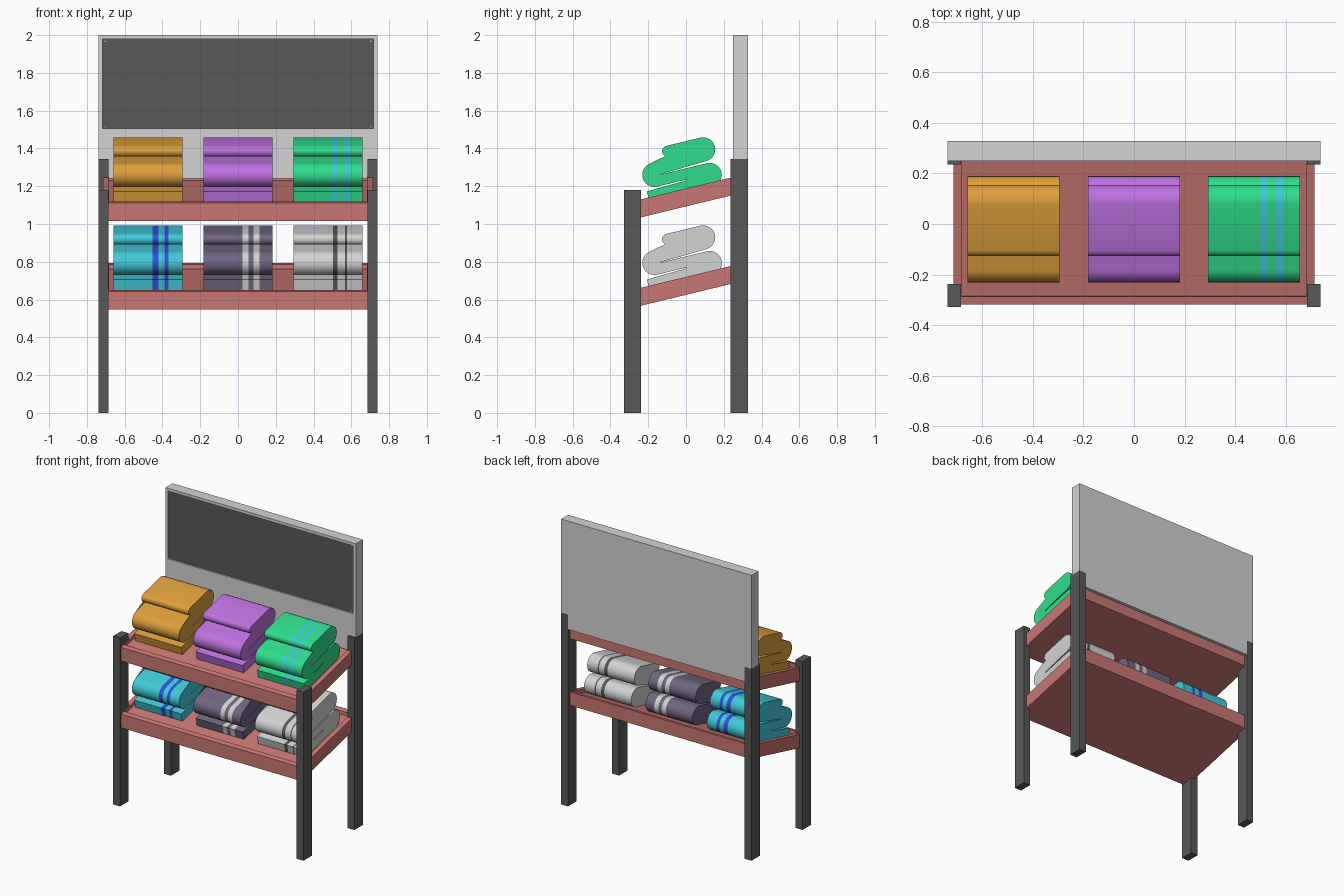
import bpy, bmesh, math

if "Cube" in bpy.data.objects:
    bpy.data.objects.remove(bpy.data.objects["Cube"])

def lin(c):
    c /= 255
    return c / 12.92 if c <= 0.04045 else ((c + 0.055) / 1.055) ** 2.4

def mat(name, r, g, b):
    m = bpy.data.materials.new(name)
    m.diffuse_color = (lin(r), lin(g), lin(b), 1)
    m.use_nodes = True
    m.node_tree.nodes["Principled BSDF"].inputs["Base Color"].default_value = m.diffuse_color
    return m

DARK = mat("charcoal", 88, 88, 88)
WOOD = mat("red_wood", 201, 119, 114)
LIGHT = mat("light_grey", 211, 211, 211)
ORANGE = mat("orange", 222, 160, 60)
PURPLE = mat("purple", 190, 114, 224)
GREEN = mat("green", 48, 222, 140)
TEAL = mat("teal", 66, 202, 218)
BLUE = mat("blue", 45, 82, 218)
SLATE = mat("slate", 112, 102, 128)

def finish(name, bm, mats):
    bmesh.ops.recalc_face_normals(bm, faces=bm.faces[:])
    me = bpy.data.meshes.new(name)
    bm.to_mesh(me)
    bm.free()
    for m in mats:
        me.materials.append(m)
    ob = bpy.data.objects.new(name, me)
    bpy.context.collection.objects.link(ob)
    return ob

def cube(x0, x1, y0, y1, z0, z1):
    bm = bmesh.new()
    bmesh.ops.create_cube(bm, size=1)
    for v in bm.verts:
        v.co = ((x0 + x1) / 2 + v.co.x * (x1 - x0),
                (y0 + y1) / 2 + v.co.y * (y1 - y0),
                (z0 + z1) / 2 + v.co.z * (z1 - z0))
    return bm

def box(name, dims, m):
    return finish(name, cube(*dims), [m])

SLOPE = 0.242
ANG = math.atan(SLOPE)

# posts
for side, sx in (("left", -1), ("right", 1)):
    xs = sorted((sx * 0.685, sx * 0.738))
    box(f"front_post_{side}", (*xs, -0.328, -0.237, 0, 1.18), DARK)
    box(f"back_post_{side}", (*xs, 0.235, 0.328, 0, 1.345), DARK)

# sign board: wide upper part with a recessed dark panel, narrower part between the posts
bm = cube(-0.738, 0.738, 0.25, 0.328, 1.345, 2.0)
front = min(bm.faces, key=lambda f: f.calc_center_median().y)
bmesh.ops.inset_region(bm, faces=[front], thickness=0.028)
for v in front.verts:
    if v.co.z < 1.6:
        v.co.z = 1.505
bmesh.ops.inset_region(bm, faces=[front], thickness=0.0005, depth=-0.01)
front.material_index = 1
finish("sign_board", bm, [LIGHT, DARK])
box("sign_lower_panel", (-0.685, 0.685, 0.25, 0.328, 1.24, 1.345), LIGHT)
for i, (x, z) in enumerate([(a, b) for a in (-0.703, 0.703) for b in (1.513, 1.968)]):
    box(f"panel_pin_{i}", (x - 0.006, x + 0.006, 0.25, 0.262, z - 0.006, z + 0.006), LIGHT)

# sloping trays: box with sunken floor, sheared upward to the back
def tray(name, top):
    bm = cube(-0.715, 0.715, -0.318, 0.305, top - 0.095, top)
    f = max(bm.faces, key=lambda f: f.calc_center_median().z)
    bmesh.ops.inset_region(bm, faces=[f], thickness=0.045)
    bmesh.ops.inset_region(bm, faces=[f], thickness=0.0005)
    for v in f.verts:
        v.co.z -= 0.025
    for v in bm.verts:
        v.co.z += SLOPE * v.co.y
    finish(name, bm, [WOOD])

tray("upper_tray", 1.188)
tray("lower_tray", 0.72)

# folded cloth: serpentine centre line thickened to a closed outline
P, T = 0.07, 0.058

def cloth_outline():
    path = [(-0.199, T / 2, 0, 1)]          # u, v, normal
    def arc(u, v, sign):
        for i in range(13):
            a = -math.pi / 2 + math.pi * i / 12
            du, dv = sign * math.cos(a), math.sin(a)
            # left-hand normal of the travel direction
            path.append((u + du * P / 2, v + dv * P / 2, -du * sign, -dv * sign))
    v0 = T / 2
    arc(0.145, v0 + P / 2, 1)
    arc(-0.14, v0 + 1.5 * P, -1)
    arc(0.143, v0 + 2.5 * P, 1)
    ue, ve = -0.043, v0 + 3 * P
    path.append((ue, ve, 0, -1))
    h = T / 2
    a_side = [(u + n * h, v + m * h) for u, v, n, m in path]
    b_side = [(u - n * h, v - m * h) for u, v, n, m in path]
    # rounded free end
    cap = [(ue - h * math.sin(math.pi * i / 8), ve - h * math.cos(math.pi * i / 8)) for i in range(1, 8)]
    return a_side + cap + b_side[::-1]

OUT = cloth_outline()

def cloth(name, x0, x1, floor, base, stripe=None, bands=()):
    xs = sorted({x0, x1, *[e for b in bands for e in b]})
    bm = bmesh.new()
    c, s = math.cos(ANG), math.sin(ANG)
    rings = [[bm.verts.new((x, u * c - v * s, floor + u * s + v * c)) for u, v in OUT] for x in xs]
    n = len(OUT)
    for k in range(len(xs) - 1):
        mid = (xs[k] + xs[k + 1]) / 2
        idx = int(any(a < mid < b for a, b in bands))
        for i in range(n):
            j = (i + 1) % n
            f = bm.faces.new((rings[k][i], rings[k][j], rings[k + 1][j], rings[k + 1][i]))
            f.material_index = idx
    ends = [bm.faces.new(rings[0]), bm.faces.new(rings[-1])]
    bmesh.ops.triangulate(bm, faces=ends)
    ob = finish(name, bm, [base] + ([stripe] if stripe else []))
    bpy.context.view_layer.objects.active = ob
    ob.select_set(True)
    bpy.ops.object.shade_smooth_by_angle(angle=math.radians(40))
    ob.select_set(False)

LEFT, MID, RIGHT = (-0.66, -0.295), (-0.183, 0.182), (0.293, 0.658)
UP, LOW = 1.163, 0.697
cloth("orange_cloth", *LEFT, UP, ORANGE)
cloth("purple_cloth", *MID, UP, PURPLE)
cloth("green_cloth", *RIGHT, UP, GREEN, TEAL, [(0.5, 0.527), (0.563, 0.589)])
cloth("teal_cloth", *LEFT, LOW, TEAL, BLUE, [(-0.453, -0.422), (-0.39, -0.368)])
cloth("slate_cloth", *MID, LOW, SLATE, LIGHT, [(0.024, 0.056), (0.082, 0.115)])
cloth("white_cloth", *RIGHT, LOW, LIGHT, DARK, [(0.502, 0.526), (0.567, 0.577)])
